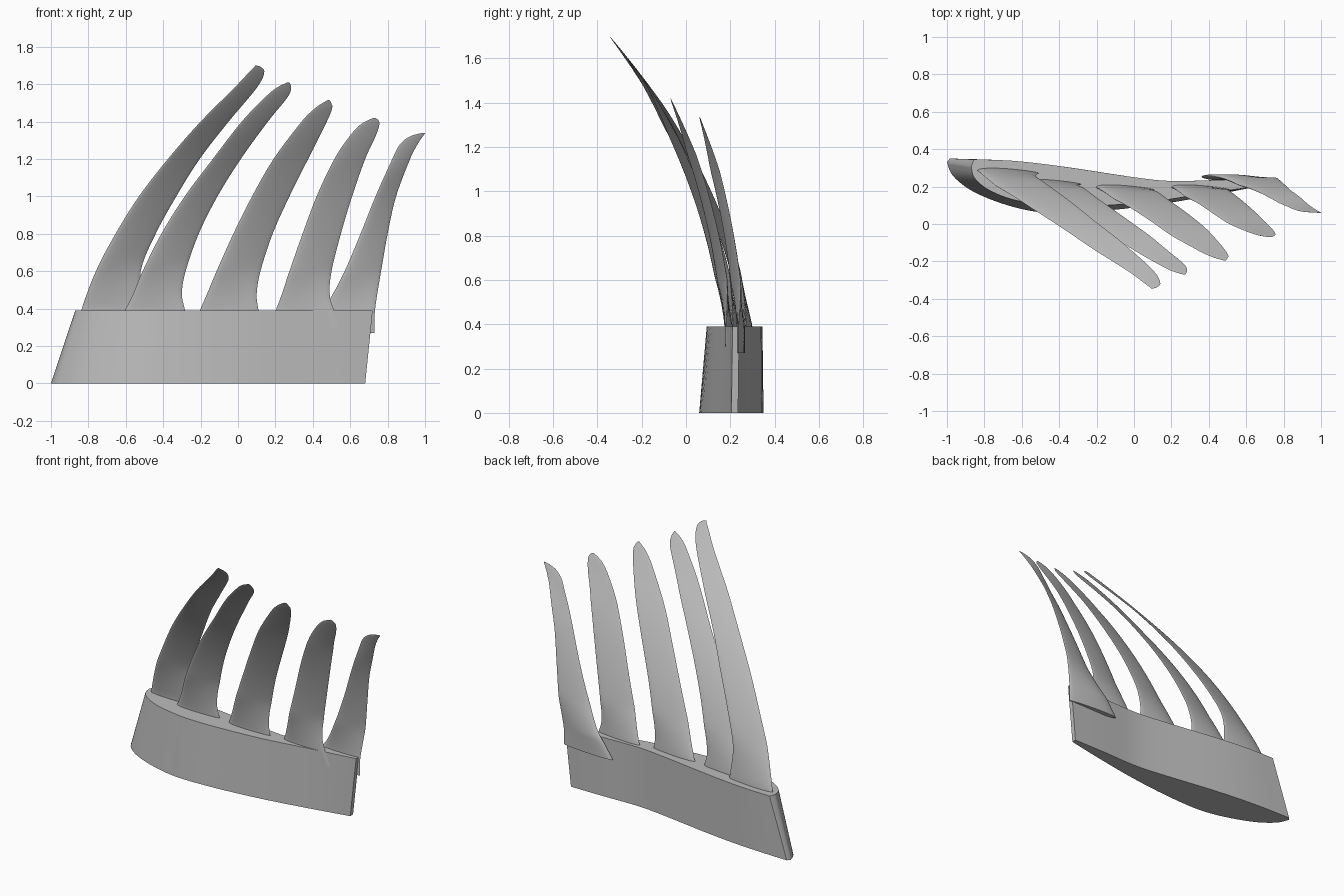
import bpy, bmesh, math

grey = bpy.data.materials.new("grey")
grey.diffuse_color = (0.5, 0.5, 0.5, 1)


def spline(pts, steps):
    """Smooth curve through points of any dimension (Catmull-Rom)."""
    p = [pts[0]] + list(pts) + [pts[-1]]
    out = []
    for i in range(1, len(p) - 2):
        for s in range(steps):
            t = s / steps
            out.append([0.5 * (2 * b + (c - a) * t + (2 * a - 5 * b + 4 * c - d) * t * t
                               + (3 * b - a - 3 * c + d) * t ** 3)
                        for a, b, c, d in zip(p[i - 1], p[i], p[i + 1], p[i + 2])])
    return out + [list(pts[-1])]


def loft(name, rings, angle):
    """Skin a stack of closed rings and cap both ends."""
    bm = bmesh.new()
    rows = [[bm.verts.new(co) for co in ring] for ring in rings]
    n = len(rows[0])
    for a, b in zip(rows, rows[1:]):
        for i in range(n):
            j = (i + 1) % n
            bm.faces.new((a[i], a[j], b[j], b[i]))
    bm.faces.new(rows[0][::-1])
    bm.faces.new(rows[-1])
    bmesh.ops.recalc_face_normals(bm, faces=bm.faces)
    mesh = bpy.data.meshes.new(name)
    bm.to_mesh(mesh)
    bm.free()
    mesh.materials.append(grey)
    obj = bpy.data.objects.new(name, mesh)
    bpy.context.collection.objects.link(obj)
    bpy.ops.object.select_all(action='DESELECT')
    obj.select_set(True)
    bpy.context.view_layer.objects.active = obj
    bpy.ops.object.shade_smooth_by_angle(angle=math.radians(angle))


# Curved base: front and back edges of the foot and of the slightly smaller top
foot_front = [(-1, 0.33), (-0.97, 0.26), (-0.88, 0.185), (-0.75, 0.125), (-0.6, 0.08),
              (-0.45, 0.06), (-0.2, 0.068), (0.1, 0.1), (0.4, 0.15), (0.68, 0.205)]
top_front = [(-0.87, 0.31), (-0.855, 0.25), (-0.79, 0.19), (-0.68, 0.14), (-0.55, 0.11),
             (-0.42, 0.095), (-0.2, 0.097), (0.1, 0.12), (0.4, 0.165), (0.72, 0.21)]
foot_back = [(0.68, 0.235), (0.45, 0.235), (0.2, 0.23), (0, 0.25), (-0.4, 0.31), (-0.7, 0.34), (-0.985, 0.35)]
top_back = [(0.72, 0.24), (0.45, 0.235), (0.2, 0.23), (0, 0.25), (-0.4, 0.31), (-0.65, 0.338), (-0.855, 0.345)]
foot = spline(foot_front, 4) + spline(foot_back, 4)
top = spline(top_front, 4) + spline(top_back, 4)
BASE_H = 0.39
loft("base", [[(x, y, 0) for x, y in foot], [(x, y, BASE_H) for x, y in top]], 40)


def blade(name, y_root, y_tip, edges):
    """Thin swept blade; edges are (height, left x, right x)."""
    z_tip = edges[-1][0]
    rings = []
    for z, left, right in spline(edges, 5):
        t = (z - BASE_H) / (z_tip - BASE_H)
        u = max(t, 0)
        y = y_root + (y_tip - y_root) * (0.33 * u + 0.67 * u * u)
        half = (right - left) / 2
        tilt = 0.02 * min(1, u * 5) * min(1, (1 - u) * 4) - 0.008 * (1 - min(1, u * 5))
        thick = 0.004 + 0.018 * (1 - min(u, 1)) ** 1.5
        ring = []
        for k in range(20):
            a = 2 * math.pi * k / 20
            c = math.cos(a)
            # fuller toward the left edge, sharp on the right edge
            th = thick * math.sin(a) * (0.75 - 0.25 * c) * min(1, half / 0.05)
            ring.append(((left + right) / 2 + half * c, y + tilt * c + th, z))
        rings.append(ring)
    loft(name, rings, 50)


# Five blades, shortening toward the right
blade("blade_1", 0.28, -0.345, [
    (0.3, -0.85, -0.49), (0.4, -0.835, -0.51), (0.6, -0.76, -0.52), (0.8, -0.655, -0.44),
    (1.0, -0.53, -0.33), (1.2, -0.375, -0.205), (1.4, -0.2, -0.05), (1.58, -0.02, 0.1),
    (1.66, 0.055, 0.14), (1.69, 0.085, 0.125), (1.7, 0.092, 0.1)])
blade("blade_2", 0.22, -0.27, [
    (0.3, -0.65, -0.26), (0.4, -0.6, -0.285), (0.48, -0.56, -0.3), (0.6, -0.51, -0.28),
    (0.8, -0.41, -0.21), (1.0, -0.285, -0.11), (1.2, -0.135, 0.015), (1.4, 0.02, 0.16),
    (1.53, 0.145, 0.265), (1.58, 0.205, 0.283), (1.61, 0.265, 0.275)])
blade("blade_3", 0.19, -0.195, [
    (0.3, -0.24, 0.13), (0.4, -0.2, 0.108), (0.48, -0.165, 0.1), (0.6, -0.115, 0.12),
    (0.8, -0.025, 0.185), (1.0, 0.075, 0.275), (1.2, 0.19, 0.375), (1.4, 0.34, 0.475),
    (1.47, 0.41, 0.503), (1.495, 0.445, 0.5), (1.515, 0.48, 0.49)])
blade("blade_4", 0.19, -0.07, [
    (0.3, 0.16, 0.55), (0.4, 0.205, 0.51), (0.48, 0.235, 0.49), (0.6, 0.275, 0.5),
    (0.8, 0.345, 0.55), (1.0, 0.42, 0.61), (1.2, 0.515, 0.68), (1.32, 0.595, 0.735),
    (1.38, 0.65, 0.755), (1.405, 0.69, 0.752), (1.42, 0.725, 0.735)])
blade("blade_5", 0.245, 0.06, [
    (0.27, 0.36, 0.73), (0.36, 0.42, 0.73), (0.45, 0.49, 0.74), (0.6, 0.57, 0.765),
    (0.8, 0.655, 0.8), (1.0, 0.735, 0.845), (1.2, 0.825, 0.92), (1.27, 0.86, 0.955),
    (1.31, 0.9, 0.98), (1.33, 0.945, 0.995), (1.34, 0.99, 1.0)])
